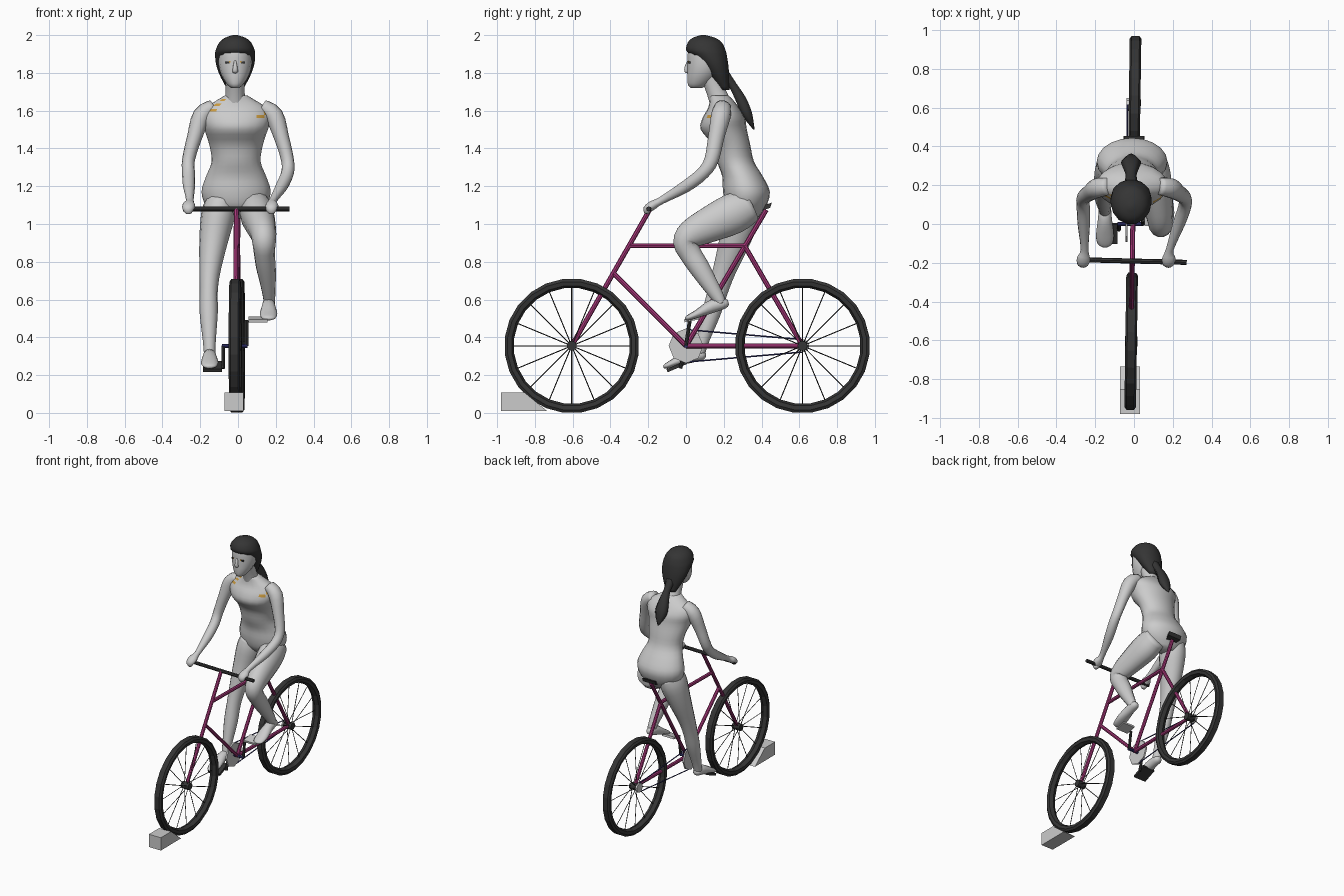
import bpy, bmesh, math
from mathutils import Vector, Matrix

YAW = 0.0145


def material(name, rgb):
    m = bpy.data.materials.new(name)
    m.diffuse_color = (*rgb, 1)
    return m


DARK = material("dark", (0.035, 0.035, 0.035))
PINK = material("frame_magenta", (0.4, 0.04, 0.2))
BLUE = material("chain_blue", (0.03, 0.03, 0.15))
GOLD = material("gold", (0.6, 0.33, 0.05))


def make(name, bm, mat=None, smooth=False):
    bmesh.ops.recalc_face_normals(bm, faces=bm.faces)
    me = bpy.data.meshes.new(name)
    bm.to_mesh(me)
    bm.free()
    for p in me.polygons:
        p.use_smooth = smooth
    if mat:
        me.materials.append(mat)
    ob = bpy.data.objects.new(name, me)
    bpy.context.collection.objects.link(ob)
    return ob


def bike(x, y, z):
    """Point on the slightly turned bicycle."""
    return Vector((x + YAW * y - 0.006, y, z))


def add_tube(bm, a, b, r, n=8):
    d = b - a
    rot = d.to_track_quat('Z', 'Y').to_matrix().to_4x4()
    bmesh.ops.create_cone(bm, cap_ends=True, segments=n, radius1=r, radius2=r, depth=d.length,
                          matrix=Matrix.Translation((a + b) / 2) @ rot)


def tube(name, a, b, r, mat, n=8):
    bm = bmesh.new()
    add_tube(bm, Vector(a), Vector(b), r, n)
    return make(name, bm, mat)


def box(name, loc, size, mat, tilt=0):
    bm = bmesh.new()
    bmesh.ops.create_cube(bm, size=1, matrix=Matrix.Translation(loc) @ Matrix.Rotation(tilt, 4, 'X')
                          @ Matrix.Diagonal((*size, 1)))
    return make(name, bm, mat)


def extrude_x(name, profile, x0, x1, mat=None):
    bm = bmesh.new()
    f = bm.faces.new([bm.verts.new((x0, y, z)) for y, z in profile])
    new = bmesh.ops.extrude_face_region(bm, geom=[f])['geom']
    bmesh.ops.translate(bm, vec=(x1 - x0, 0, 0), verts=[v for v in new if isinstance(v, bmesh.types.BMVert)])
    return make(name, bm, mat)


def loft(name, stations, mat=None, n=14, steps=3, level=False):
    """Smooth skin through stations (x, y, z, half width, half depth)."""
    s = [stations[0]] + list(stations) + [stations[-1]]
    pts = []
    for i in range(1, len(s) - 2):
        for k in range(steps):
            t = k / steps
            pts.append([0.5 * (2 * b + (c - a) * t + (2 * a - 5 * b + 4 * c - d) * t * t
                               + (3 * b - a - 3 * c + d) * t ** 3)
                        for a, b, c, d in zip(s[i - 1], s[i], s[i + 1], s[i + 2])])
    pts.append(list(stations[-1]))
    bm = bmesh.new()
    rings = []
    for i, p in enumerate(pts):
        tan = Vector(pts[min(i + 1, len(pts) - 1)][:3]) - Vector(pts[max(i - 1, 0)][:3])
        tan.normalize()
        v = Vector((0, 1, 0)) if level else tan.cross(Vector((1, 0, 0))).normalized()
        u = Vector((1, 0, 0)) if level else v.cross(tan)
        rings.append([bm.verts.new(Vector(p[:3]) + u * p[3] * math.cos(2 * math.pi * k / n)
                                   + v * p[4] * math.sin(2 * math.pi * k / n)) for k in range(n)])
    for a, b in zip(rings, rings[1:]):
        for k in range(n):
            bm.faces.new((a[k], a[(k + 1) % n], b[(k + 1) % n], b[k]))
    bm.faces.new(rings[0])
    bm.faces.new(rings[-1])
    return make(name, bm, mat, True)


# Wheels: tyre, spokes and hub
for side, y in (("front", -0.605), ("rear", 0.617)):
    c = bike(0, y, 0.355)
    place = Matrix.Translation(c) @ Matrix.Rotation(-YAW, 4, 'Z')
    profile = [(-0.026, 0.318), (-0.03, 0.34), (-0.02, 0.355), (0.02, 0.355), (0.03, 0.34), (0.026, 0.318), (0, 0.306)]
    N = 24
    bm = bmesh.new()
    rings = []
    for k in range(N):
        a = 2 * math.pi * (k + 0.5) / N
        rings.append([bm.verts.new(place @ Vector((x, r * 1.005 * math.cos(a), r * 1.005 * math.sin(a))))
                      for x, r in profile])
    for k in range(N):
        p, q = rings[k], rings[(k + 1) % N]
        for j in range(len(profile)):
            j2 = (j + 1) % len(profile)
            bm.faces.new((p[j], p[j2], q[j2], q[j]))
    make(side + "_tyre", bm, DARK)
    bm = bmesh.new()
    for k in range(16):
        a = 2 * math.pi * k / 16
        x = 0.018 if k % 2 else -0.018
        add_tube(bm, place @ Vector((x, 0, 0)),
                 place @ Vector((0, 0.315 * math.cos(a), 0.315 * math.sin(a))), 0.0028, 4)
    make(side + "_spokes", bm, DARK)
    tube(side + "_hub", place @ Vector((-0.032, 0, 0)), place @ Vector((0.032, 0, 0)), 0.026, DARK, 12)

# Frame tubes
for name, a, b in [("chain_stay", (0, 0.355), (0.617, 0.355)), ("seat_tube", (0, 0.355), (0.425, 1.075)),
                   ("top_tube", (-0.30, 0.885), (0.31, 0.885)), ("fork", (-0.605, 0.355), (-0.19, 1.08)),
                   ("down_tube", (-0.385, 0.74), (0, 0.355)), ("seat_stay", (0.31, 0.885), (0.617, 0.355))]:
    tube(name, bike(0, *a), bike(0, *b), 0.013, PINK)

# Handlebar and saddle
tube("handlebar", (-0.29, -0.184, 1.08), (0.272, -0.198, 1.08), 0.013, DARK)
bm = bmesh.new()
bot, top = [], []
for x, y, z in [(-0.018, 0.25, 1.065), (0.018, 0.25, 1.065), (0.03, 0.37, 1.06),
                (0.055, 0.445, 1.085), (-0.055, 0.445, 1.085), (-0.03, 0.37, 1.06)]:
    bot.append(bm.verts.new((x, y, z)))
    top.append(bm.verts.new((x, y + 0.01, z + 0.028)))
bm.faces.new(bot)
bm.faces.new(top)
for k in range(6):
    bm.faces.new((bot[k], bot[(k + 1) % 6], top[(k + 1) % 6], top[k]))
make("saddle", bm, DARK)

# Drive: chainring, sprocket, chain, cranks and pedals
tube("chainring", (-0.045, 0, 0.355), (-0.033, 0, 0.355), 0.092, None, 8)
tube("sprocket", bike(-0.042, 0.617, 0.355), bike(-0.03, 0.617, 0.355), 0.035, None, 10)
for name, s in (("upper_chain", 1), ("lower_chain", -1)):
    tube(name, (-0.04, 0, 0.355 + s * 0.086), bike(-0.037, 0.617, 0.355 + s * 0.033), 0.004, BLUE, 6)
tube("crank_axle", (-0.085, 0, 0.355), (0.05, 0, 0.355), 0.011, BLUE)
tube("right_crank", (0.045, 0, 0.355), (0.045, 0.02, 0.49), 0.01, DARK)
tube("left_crank", (-0.078, 0, 0.355), (-0.078, -0.03, 0.235), 0.01, DARK)
box("right_pedal", (0.105, 0.03, 0.495), (0.1, 0.08, 0.016), None, 0.2)
box("left_pedal", (-0.135, -0.05, 0.245), (0.1, 0.11, 0.018), DARK, 0.4)

# Wedge block under the front wheel
extrude_x("wedge_block", [(-0.98, 0.01), (-0.735, 0.01), (-0.855, 0.108), (-0.98, 0.108)], -0.072, 0.03)

# Rider torso, neck and head
torso = loft("torso", [(-0.01, y, z, rx, ry) for z, y, ry, rx in [
    (1.03, 0.33, 0.05, 0.08), (1.09, 0.32, 0.103, 0.155), (1.17, 0.32, 0.124, 0.183), (1.25, 0.30, 0.108, 0.16),
    (1.33, 0.262, 0.098, 0.13), (1.42, 0.24, 0.1, 0.142), (1.5, 0.2, 0.122, 0.168), (1.56, 0.2, 0.113, 0.185),
    (1.61, 0.2, 0.085, 0.17), (1.65, 0.19, 0.065, 0.11), (1.68, 0.175, 0.05, 0.06)]], n=20, level=True)
loft("neck", [(-0.015, 0.19, 1.62, 0.06, 0.06), (-0.015, 0.16, 1.7, 0.05, 0.052),
              (-0.015, 0.125, 1.8, 0.052, 0.055)])
loft("head", [(-0.015, y, z, rx, ry) for z, y, ry, rx in [
    (1.72, 0.055, 0.03, 0.02), (1.735, 0.062, 0.052, 0.04), (1.77, 0.08, 0.075, 0.064), (1.81, 0.095, 0.09, 0.081),
    (1.86, 0.103, 0.097, 0.089), (1.92, 0.107, 0.097, 0.085), (1.97, 0.105, 0.06, 0.055)]], level=True)
loft("nose", [(-0.015, 0.012, 1.865, 0.006, 0.005), (-0.015, 0.004, 1.83, 0.012, 0.012),
              (-0.015, 0.006, 1.805, 0.014, 0.013), (-0.015, 0.012, 1.797, 0.004, 0.004)], n=8, level=True)
for name, x in (("left_eye", -0.055), ("right_eye", 0.025)):
    box(name, (x, 0.018, 1.855), (0.02, 0.012, 0.01), DARK)
    box(name + "_corner", (x + 0.012 * (1 if x < 0 else -1), 0.016, 1.858), (0.01, 0.01, 0.008), GOLD)

# Hair and ponytail
loft("hair", [(-0.015, y, z, rx, ry) for z, y, ry, rx in [
    (1.71, 0.205, 0.025, 0.04), (1.78, 0.178, 0.052, 0.078), (1.84, 0.153, 0.073, 0.1), (1.89, 0.124, 0.095, 0.106),
    (1.92, 0.105, 0.107, 0.103), (1.96, 0.1, 0.093, 0.085), (1.985, 0.095, 0.062, 0.056),
    (2.0, 0.09, 0.012, 0.012)]], DARK, level=True)
loft("ponytail", [(-0.015, 0.2, 1.8, 0.04, 0.03), (-0.015, 0.25, 1.73, 0.028, 0.025), (-0.015, 0.29, 1.66, 0.042, 0.032),
                  (-0.015, 0.325, 1.58, 0.05, 0.03), (-0.015, 0.36, 1.5, 0.005, 0.004)], DARK, n=6)

# Gold patches on the chest
for p in torso.data.polygons:
    p.material_index = 0
torso.data.materials.append(material("skin", (0.8, 0.8, 0.8)))
torso.data.materials.append(GOLD)
for x, z in [(-0.08, 1.65), (-0.11, 1.625), (-0.14, 1.6), (0.1, 1.575), (0.14, 1.59)]:
    min((p for p in torso.data.polygons if p.normal.y < 0),
        key=lambda p: (p.center.x - x) ** 2 + (p.center.z - z) ** 2).material_index = 2

# Arms with hands gripping the bar
for name, s, wx in (("left_arm", -1, -0.255), ("right_arm", 1, 0.185)):
    ex = 0.262 * s
    loft(name, [(0.13 * s, 0.195, 1.62, 0.04, 0.045), (0.19 * s, 0.185, 1.575, 0.05, 0.052),
                (0.23 * s, 0.16, 1.46, 0.04, 0.043), (ex, 0.135, 1.34, 0.034, 0.038),
                (ex, 0.09, 1.27, 0.034, 0.034), (ex * 0.6 + wx * 0.4, 0.0, 1.2, 0.032, 0.032),
                (wx, -0.13, 1.125, 0.02, 0.02), (wx - 0.005, -0.175, 1.1, 0.034, 0.024),
                (wx - 0.008, -0.205, 1.078, 0.03, 0.022), (wx - 0.005, -0.205, 1.055, 0.015, 0.012)], n=12)

# Legs: right knee raised, left leg extended
loft("right_leg", [(0.085, 0.34, 1.1, 0.08, 0.09), (0.1, 0.25, 1.055, 0.09, 0.11), (0.122, 0.11, 0.99, 0.078, 0.094),
                   (0.135, 0.025, 0.945, 0.068, 0.078), (0.138, -0.003, 0.9, 0.062, 0.066),
                   (0.14, 0.025, 0.84, 0.055, 0.06), (0.148, 0.07, 0.77, 0.052, 0.056),
                   (0.158, 0.12, 0.69, 0.042, 0.046), (0.165, 0.17, 0.61, 0.032, 0.034),
                   (0.165, 0.185, 0.58, 0.03, 0.025)])
loft("left_leg", [(-0.09, 0.31, 1.12, 0.08, 0.1), (-0.105, 0.295, 1.05, 0.09, 0.105), (-0.128, 0.26, 0.92, 0.077, 0.085),
                  (-0.148, 0.205, 0.76, 0.057, 0.063), (-0.155, 0.17, 0.65, 0.048, 0.055),
                  (-0.155, 0.135, 0.53, 0.048, 0.05), (-0.152, 0.09, 0.39, 0.035, 0.036),
                  (-0.15, 0.068, 0.31, 0.03, 0.032)])
for name, x, pts in (("right_foot", 0.162, [(0.225, 0.585), (0.205, 0.58), (0.14, 0.565), (0.06, 0.525), (0.01, 0.503), (-0.005, 0.498)]),
                     ("left_foot", -0.15, [(0.105, 0.305), (0.085, 0.305), (0.025, 0.3), (-0.06, 0.268), (-0.105, 0.248), (-0.12, 0.243)])):
    rad = [(0.012, 0.012), (0.03, 0.027), (0.036, 0.035), (0.046, 0.022), (0.036, 0.014), (0.012, 0.006)]
    loft(name, [(x, y, z, *r) for (y, z), r in zip(pts, rad)], n=12)
